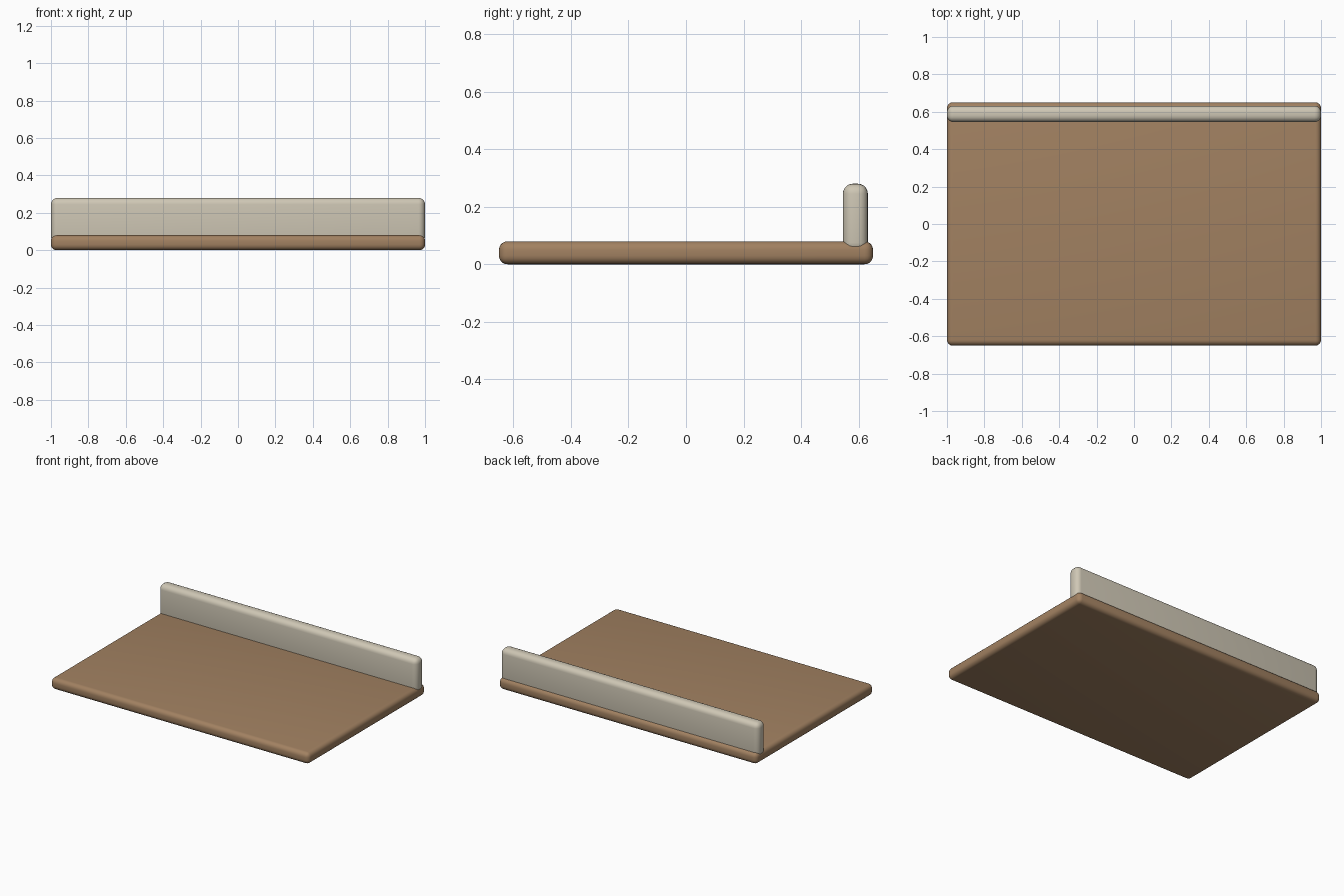
import bpy

if "Cube" in bpy.data.objects:
    bpy.data.objects.remove(bpy.data.objects["Cube"])


def material(name, color):
    m = bpy.data.materials.new(name)
    m.diffuse_color = color
    m.use_nodes = True
    m.node_tree.nodes["Principled BSDF"].inputs["Base Color"].default_value = m.diffuse_color
    return m


def rounded_box(name, lo, hi, radius, mat):
    bpy.ops.mesh.primitive_cube_add(size=1, location=[(a + b) / 2 for a, b in zip(lo, hi)])
    ob = bpy.context.object
    ob.name = name
    ob.scale = [b - a for a, b in zip(lo, hi)]
    bpy.ops.object.transform_apply(location=False, rotation=False, scale=True)
    bev = ob.modifiers.new("round_edges", 'BEVEL')
    bev.width = radius
    bev.segments = 5
    bpy.ops.object.modifier_apply(modifier=bev.name)
    bpy.ops.object.shade_smooth_by_angle()
    ob.data.materials.append(mat)
    return ob


wood = material("brown_wood", (0.36, 0.22, 0.12, 1))
cream = material("warm_cream", (0.62, 0.57, 0.46, 1))

# Flat slab
rounded_box("base_board", (-1, -0.65, 0), (1, 0.65, 0.08), 0.03, wood)
# Upright strip along the back, sunk into the slab
rounded_box("back_rail", (-1, 0.545, 0.04), (1, 0.632, 0.28), 0.035, cream)
